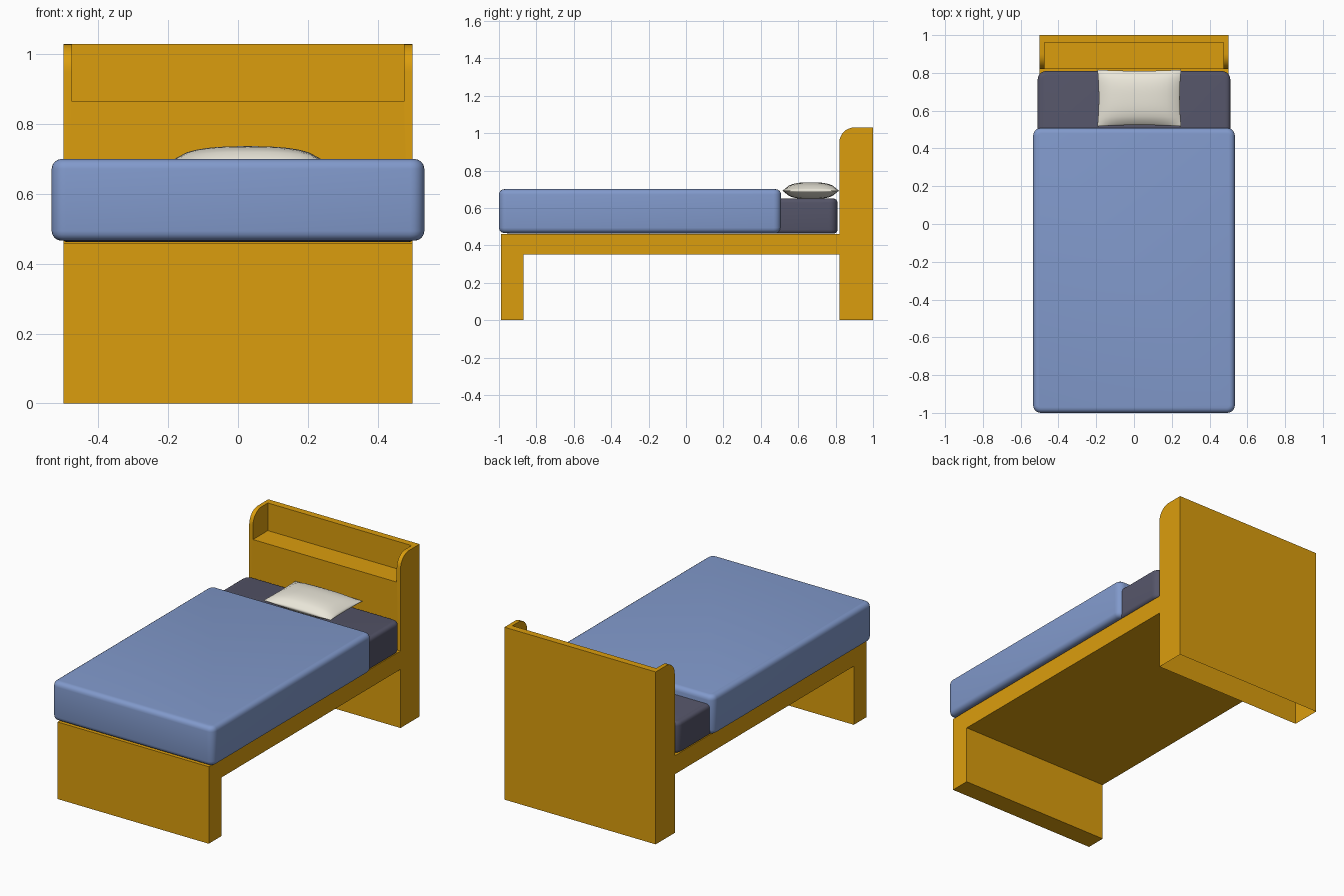
import bpy, bmesh, math

if "Cube" in bpy.data.objects:
    bpy.data.objects.remove(bpy.data.objects["Cube"])


def material(name, rgb):
    m = bpy.data.materials.new(name)
    m.diffuse_color = (*rgb, 1)
    m.use_nodes = True
    m.node_tree.nodes["Principled BSDF"].inputs["Base Color"].default_value = m.diffuse_color
    return m


WOOD = material("warm_wood", (0.71, 0.34, 0.004))
BLUE = material("blue_cloth", (0.22, 0.32, 0.60))
DARK = material("dark_cloth", (0.09, 0.09, 0.14))
CREAM = material("cream_cloth", (0.83, 0.80, 0.70))


def add_object(name, bm, mat=None):
    bmesh.ops.recalc_face_normals(bm, faces=bm.faces)
    me = bpy.data.meshes.new(name)
    bm.to_mesh(me)
    bm.free()
    ob = bpy.data.objects.new(name, me)
    bpy.context.collection.objects.link(ob)
    if mat:
        me.materials.append(mat)
    return ob


def box(name, lo, hi, mat=None):
    bm = bmesh.new()
    bmesh.ops.create_cube(bm, size=1)
    for v in bm.verts:
        v.co = [(a + b) / 2 + c * (b - a) for a, b, c in zip(lo, hi, v.co)]
    return add_object(name, bm, mat)


def side_profile(name, points, half_width, mat):
    """Extrude a (y, z) outline across the width."""
    bm = bmesh.new()
    face = bm.faces.new([bm.verts.new((-half_width, y, z)) for y, z in points])
    ext = bmesh.ops.extrude_face_region(bm, geom=[face])
    for v in ext["geom"]:
        if isinstance(v, bmesh.types.BMVert):
            v.co.x = half_width
    return add_object(name, bm, mat)


def smooth(ob, angle):
    bpy.ops.object.select_all(action='DESELECT')
    ob.select_set(True)
    bpy.context.view_layer.objects.active = ob
    bpy.ops.object.shade_smooth_by_angle(angle=math.radians(angle))


def soft_box(name, lo, hi, corner, edge, mat):
    """Box with round plan corners and softened rims."""
    bm = bmesh.new()
    bmesh.ops.create_cube(bm, size=1)
    for v in bm.verts:
        v.co = [(a + b) / 2 + c * (b - a) for a, b, c in zip(lo, hi, v.co)]
    upright = [e for e in bm.edges
               if abs(e.verts[0].co.z - e.verts[1].co.z) > 0.05]
    bmesh.ops.bevel(bm, geom=upright, offset=corner, segments=5,
                    profile=0.5, affect='EDGES')
    rims = [e for e in bm.edges
            if abs(e.verts[0].co.z - e.verts[1].co.z) < 0.001]
    bmesh.ops.bevel(bm, geom=rims, offset=edge, segments=4,
                    profile=0.5, affect='EDGES')
    ob = add_object(name, bm, mat)
    smooth(ob, 40)
    return ob


# Bed base: platform and full-width foot panel in one outline
side_profile("bed_base", [(-0.99, 0), (-0.87, 0), (-0.87, 0.35), (0.82, 0.35),
                          (0.82, 0.46), (-0.99, 0.46)], 0.5, WOOD)

# Headboard with rounded front top corner
arc = [(0.90 - 0.08 * math.cos(a), 0.95 + 0.08 * math.sin(a))
       for a in (i * math.pi / 16 for i in range(9))]
headboard = side_profile("headboard", [(1.0, 0), (0.82, 0)] + arc + [(1.0, 1.03)],
                         0.5, WOOD)

# Shelf recess in the headboard
cutter = box("shelf_cutter", (-0.475, 0.70, 0.865), (0.475, 0.96, 1.2))
cutter.hide_render = True
cut = headboard.modifiers.new("shelf_recess", 'BOOLEAN')
cut.operation = 'DIFFERENCE'
cut.solver = 'EXACT'
cut.object = cutter
bpy.context.view_layer.objects.active = headboard
bpy.ops.object.modifier_apply(modifier=cut.name)
bpy.data.objects.remove(cutter)

# Headboard is open underneath
bm = bmesh.new()
bm.from_mesh(headboard.data)
bottom = [f for f in bm.faces if all(v.co.z < 0.001 for v in f.verts)]
bmesh.ops.delete(bm, geom=bottom, context='FACES_ONLY')
bm.to_mesh(headboard.data)
bm.free()
smooth(headboard, 30)

# Mattress and blanket
soft_box("mattress", (-0.51, -0.97, 0.462), (0.51, 0.81, 0.65), 0.045, 0.022, DARK)
soft_box("blanket", (-0.534, -1.0, 0.466), (0.534, 0.508, 0.70), 0.04, 0.028, BLUE)

# Pillow: a round-edged cushion with pinched sides
bm = bmesh.new()
bmesh.ops.create_cube(bm, size=2)
bmesh.ops.subdivide_edges(bm, edges=bm.edges, cuts=13, use_grid_fill=True)
for v in bm.verts:
    u, w, t = v.co
    puff = ((1 - 0.93 * abs(u) ** 2.6) * (1 - 0.93 * abs(w) ** 2.6)) ** 0.5
    bulge = 1 - 0.05 * t * t
    v.co.x = 0.028 + 0.222 * u * bulge * (1 - 0.035 * (1 - w * w))
    v.co.y = 0.667 + 0.150 * w * bulge * (1 - 0.045 * (1 - u * u))
    v.co.z = 0.692 + 0.045 * t * puff
pillow = add_object("pillow", bm, CREAM)
smooth(pillow, 80)
